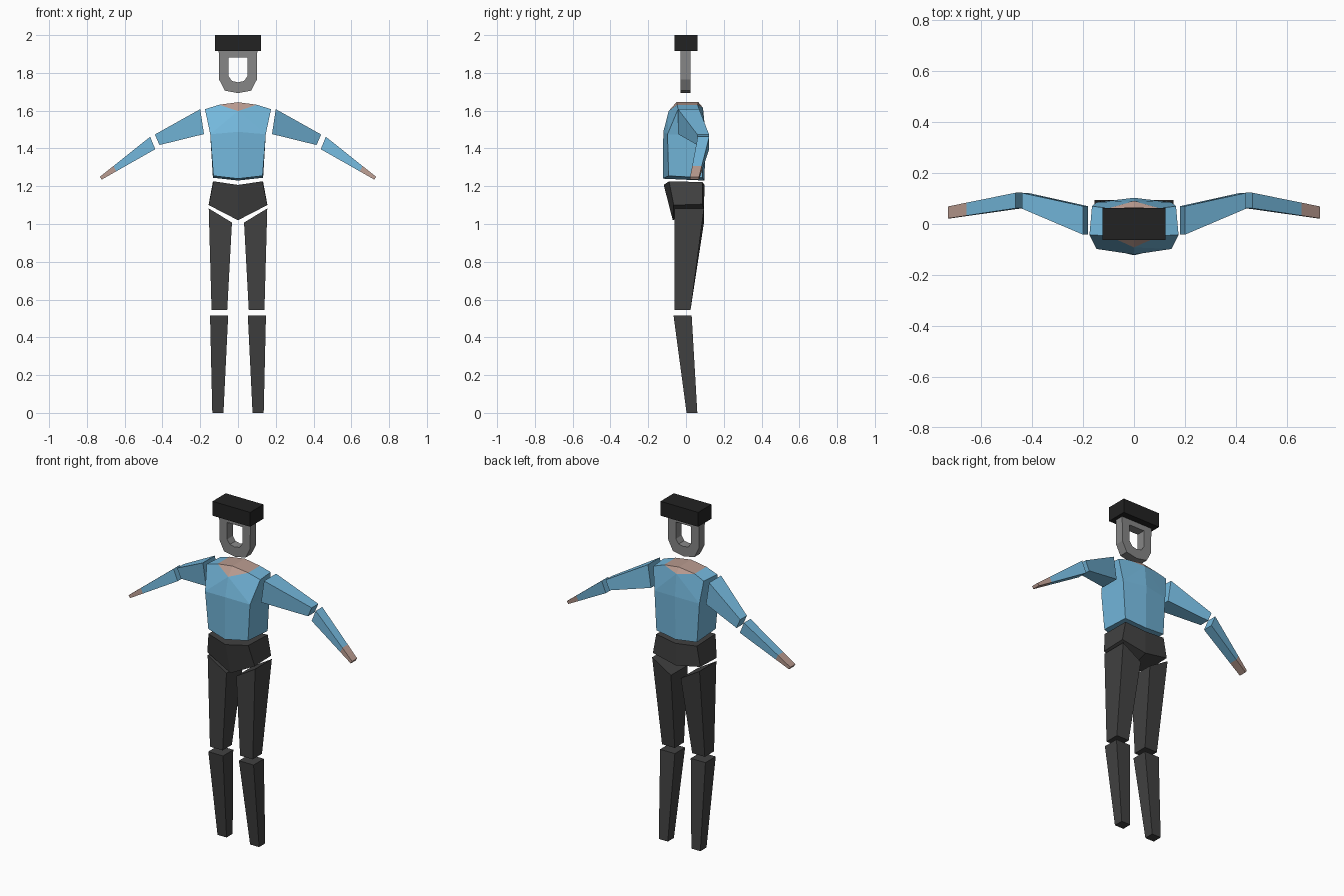
import bpy, bmesh

if "Cube" in bpy.data.objects:
    bpy.data.objects.remove(bpy.data.objects["Cube"])


def material(name, rgb):
    m = bpy.data.materials.new(name)
    m.diffuse_color = (*rgb, 1)
    m.use_nodes = True
    m.node_tree.nodes["Principled BSDF"].inputs["Base Color"].default_value = m.diffuse_color
    return m


BLUE = material("shirt blue", (0.175, 0.48, 0.72))
SKIN = material("skin", (0.49, 0.33, 0.28))
PANTS = material("trouser charcoal", (0.053, 0.053, 0.053))
HAT = material("hat black", (0.016, 0.016, 0.016))
GREY = material("head grey", (0.24, 0.24, 0.24))


def build(name, verts, faces, mats, slots=None):
    """Flat shaded object with consistent outward normals."""
    me = bpy.data.meshes.new(name)
    me.from_pydata(verts, [], faces)
    for m in mats:
        me.materials.append(m)
    for i, s in enumerate(slots or []):
        me.polygons[i].material_index = s
    bm = bmesh.new()
    bm.from_mesh(me)
    bmesh.ops.remove_doubles(bm, verts=bm.verts, dist=1e-4)
    bmesh.ops.recalc_face_normals(bm, faces=bm.faces)
    bm.to_mesh(me)
    bm.free()
    ob = bpy.data.objects.new(name, me)
    bpy.context.collection.objects.link(ob)
    return ob


def loft(name, rings, mats, seg_slots=None):
    """Join equal-sized vertex rings and cap both ends."""
    n = len(rings[0])
    verts = [v for r in rings for v in r]
    faces, slots = [], []
    segs = seg_slots or [0] * (len(rings) - 1)
    for k, s in enumerate(segs):
        for i in range(n):
            j = (i + 1) % n
            faces.append((k*n + i, k*n + j, (k+1)*n + j, (k+1)*n + i))
            slots.append(s)
    faces += [tuple(range(n)), tuple(range(len(verts) - n, len(verts)))]
    slots += [segs[0], segs[-1]]
    return build(name, verts, faces, mats, slots)


def flip(points, s):
    return [(s * x, y, z) for x, y, z in points]


def arm_ring(top, low, y0, y1):
    """Cross-section from upper and lower (x, z) edges and a depth range."""
    (a, b), (c, d) = top, low
    return [(a, y0, b), (a, y1, b), (c, y1, d), (c, y0, d)]


def leg_ring(outer, inner, y0, y1):
    (a, b), (c, d) = outer, inner
    return [(a, y0, b), (a, y1, b), (c, y1, d), (c, y0, d)]


def mix(r0, r1, t):
    return [tuple(p + (q - p) * t for p, q in zip(a, b)) for a, b in zip(r0, r1)]


# Hat block
x, y = 0.123, 0.062
loft("hat", [[(-x, -y, z), (x, -y, z), (x, y, z), (-x, y, z)] for z in (1.915, 2.0)], [HAT])

# Open head frame: outer and inner outlines joined through the depth
half_outer = [(0.102, 1.915), (0.1, 1.765), (0.07, 1.706)]
half_inner = [(0.05, 1.882), (0.05, 1.783), (0.032, 1.757)]


def outline(half, bottom):
    return half + [(0, bottom)] + [(-a, b) for a, b in reversed(half)]


outer, inner = outline(half_outer, 1.693), outline(half_inner, 1.75)
n = len(outer)
verts = [(a, d, b) for d in (-0.03, 0.023) for loop in (outer, inner) for a, b in loop]
faces = []
for i in range(n):
    j = (i + 1) % n
    for p, q in ((0, n), (2*n, 3*n), (0, 2*n), (n, 3*n)):
        faces.append((p + i, p + j, q + j, q + i))
build("head_frame", verts, faces, [GREY])

# Torso: half is defined and mirrored, with a skin coloured neckline
P = {
    "top_f": (0, -0.05, 1.645), "top_b": (0, 0.065, 1.645),
    "neck_f": (0.1, -0.047, 1.631), "neck_b": (0.1, 0.062, 1.631),
    "vee_f": (0, -0.092, 1.598), "vee_b": (0, 0.09, 1.615),
    "sho_f": (0.175, -0.042, 1.608), "sho_b": (0.165, 0.07, 1.608),
    "mid_f": (0, -0.12, 1.488), "mid_b": (0, 0.103, 1.485),
    "chest_f": (0.147, -0.098, 1.475), "chest_b": (0.147, 0.085, 1.475),
    "low_f": (0, -0.123, 1.24), "low_b": (0, 0.098, 1.23),
    "hip_f": (0.13, -0.092, 1.255), "hip_b": (0.133, 0.087, 1.245),
}
half_faces = [
    ("top_f neck_f neck_b top_b", 1), ("top_f neck_f vee_f", 1), ("top_b neck_b vee_b", 1),
    ("neck_f sho_f sho_b neck_b", 0), ("sho_f chest_f chest_b sho_b", 0),
    ("chest_f hip_f hip_b chest_b", 0), ("low_f hip_f hip_b low_b", 0),
]
for e in "fb":
    half_faces += [(f"neck_{e} sho_{e} chest_{e} vee_{e}", 0),
                   (f"vee_{e} chest_{e} mid_{e}", 0),
                   (f"mid_{e} chest_{e} hip_{e} low_{e}", 0)]
names = list(P)
verts = list(P.values()) + flip(P.values(), -1)
faces, slots = [], []
for off in (0, len(names)):
    for keys, s in half_faces:
        faces.append(tuple(names.index(k) + off for k in keys.split()))
        slots.append(s)
build("torso", verts, faces, [BLUE, SKIN], slots)

# Pelvis: wedge with a pointed underside
waist = [(0, -0.118, 1.207), (0.13, -0.09, 1.226), (0.133, 0.088, 1.222),
         (0, 0.098, 1.207), (-0.133, 0.088, 1.222), (-0.13, -0.09, 1.226)]
crotch = [(0, -0.07, 1.02), (0.155, -0.065, 1.1), (0.155, 0.088, 1.105),
          (0, 0.095, 1.075), (-0.155, 0.088, 1.105), (-0.155, -0.065, 1.1)]
verts = waist + crotch
faces = [(i, (i+1) % 6, (i+1) % 6 + 6, i + 6) for i in range(6)]
faces += [(0, 1, 2, 3), (0, 3, 4, 5), (6, 7, 8, 9), (6, 9, 10, 11)]
build("pelvis", verts, faces, [PANTS])

# Limbs on both sides
shoulder = arm_ring((0.2, 1.608), (0.18, 1.476), -0.042, 0.07)
elbow = arm_ring((0.44, 1.474), (0.416, 1.418), 0.06, 0.122)
elbow2 = arm_ring((0.465, 1.462), (0.438, 1.396), 0.062, 0.123)
hand = arm_ring((0.731, 1.25), (0.722, 1.235), 0.022, 0.069)
wrist = mix(elbow2, hand, 0.73)
hip = leg_ring((0.155, 1.082), (0.032, 1.008), -0.062, 0.095)
knee = leg_ring((0.14, 0.545), (0.057, 0.545), -0.062, 0.024)
knee2 = leg_ring((0.148, 0.515), (0.052, 0.515), -0.066, 0.03)
ankle = leg_ring((0.136, 0), (0.077, 0), 0.003, 0.06)
for side, s in (("right", 1), ("left", -1)):
    loft(side + "_upper_arm", [flip(r, s) for r in (shoulder, elbow)], [BLUE])
    loft(side + "_forearm", [flip(r, s) for r in (elbow2, wrist, hand)], [BLUE, SKIN], [0, 1])
    loft(side + "_thigh", [flip(r, s) for r in (hip, knee)], [PANTS])
    loft(side + "_shin", [flip(r, s) for r in (knee2, ankle)], [PANTS])
